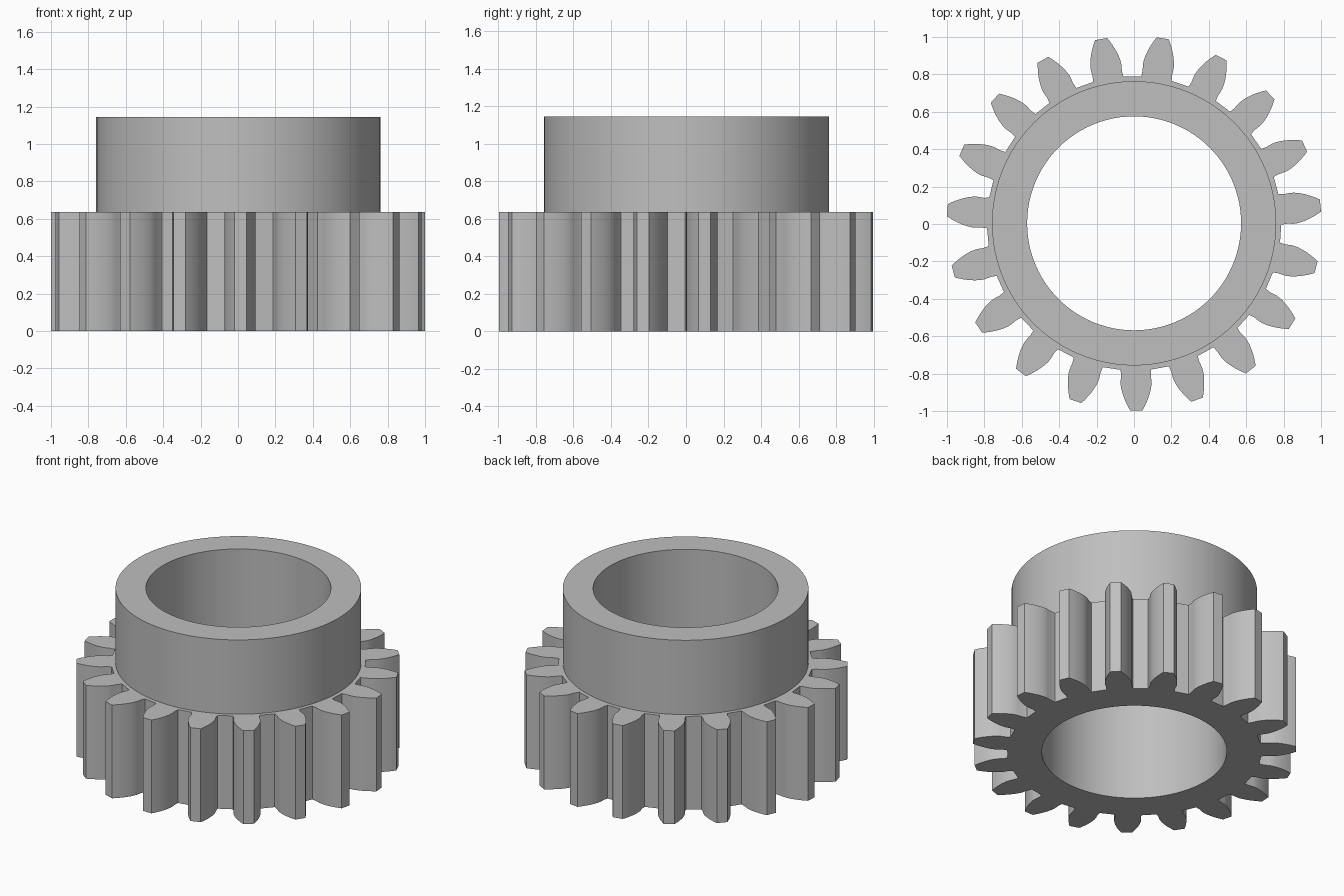
import bpy
import bmesh
from math import acos, cos, sin, tan, pi, radians

cube = bpy.data.objects.get("Cube")
if cube:
    bpy.data.objects.remove(cube, do_unlink=True)

TEETH = 19
TIP_R = 1.0013
MODULE = 2 * TIP_R / (TEETH + 2)
PITCH_R = MODULE * TEETH / 2
ROOT_R = PITCH_R - 1.25 * MODULE
PRESSURE = radians(20)
BASE_R = PITCH_R * cos(PRESSURE)
HUB_R, BORE_R = 0.76, 0.572
GEAR_TOP, HUB_TOP = 0.637, 1.144
CENTRE = (0.0006, 0.0036)
FIRST_TOOTH = radians(-89.3)
SEGMENTS = 96


def involute(a):
    return tan(a) - a


def tooth_flank(steps=8):
    """(radius, half angle) from root to tip on one side of a tooth."""
    base_half = pi / (2 * TEETH) + involute(PRESSURE)
    flank = [(ROOT_R, base_half + radians(0.4)), (ROOT_R + 0.03, base_half)]
    for i in range(steps + 1):
        r = BASE_R + (TIP_R - BASE_R) * i / steps
        flank.append((r, base_half - involute(acos(min(1, BASE_R / r)))))
    return flank


def gear_outline():
    flank = tooth_flank()
    points = []
    for i in range(TEETH):
        mid = FIRST_TOOTH + i * 2 * pi / TEETH
        points += [(r, mid - h) for r, h in flank]
        points += [(r, mid + h) for r, h in reversed(flank)]
    return points


def circle(radius):
    return [(radius, 2 * pi * i / SEGMENTS) for i in range(SEGMENTS)]


bm = bmesh.new()


def loop(polar, z):
    """Closed ring of edges at height z."""
    verts = [bm.verts.new((CENTRE[0] + r * cos(a), CENTRE[1] + r * sin(a), z))
             for r, a in polar]
    edges = [bm.edges.new((v, verts[i - 1])) for i, v in enumerate(verts)]
    return verts, edges


def wall(a, b):
    for i in range(len(a[0])):
        bm.faces.new((a[0][i - 1], a[0][i], b[0][i], b[0][i - 1]))


def cap(a, b):
    bmesh.ops.triangle_fill(bm, edges=a[1] + b[1], use_beauty=True)


teeth_low, teeth_high = (loop(gear_outline(), z) for z in (0, GEAR_TOP))
hub_low, hub_high = (loop(circle(HUB_R), z) for z in (GEAR_TOP, HUB_TOP))
bore_low, bore_high = (loop(circle(BORE_R), z) for z in (0, HUB_TOP))

# Toothed ring
cap(teeth_low, bore_low)
wall(teeth_low, teeth_high)
cap(teeth_high, hub_low)
# Raised hub and through bore
wall(hub_low, hub_high)
wall(hub_high, bore_high)
wall(bore_high, bore_low)
bmesh.ops.recalc_face_normals(bm, faces=bm.faces)

mesh = bpy.data.meshes.new("spur_gear_with_hub")
bm.to_mesh(mesh)
bm.free()
mesh.shade_smooth()
mesh.set_sharp_from_angle(angle=radians(25))

# Plain grey metal
grey = bpy.data.materials.new("grey")
grey.use_nodes = True
colour = (0.52, 0.52, 0.52, 1)
grey.diffuse_color = colour
grey.node_tree.nodes["Principled BSDF"].inputs["Base Color"].default_value = colour
mesh.materials.append(grey)

gear = bpy.data.objects.new("spur_gear_with_hub", mesh)
bpy.context.collection.objects.link(gear)
